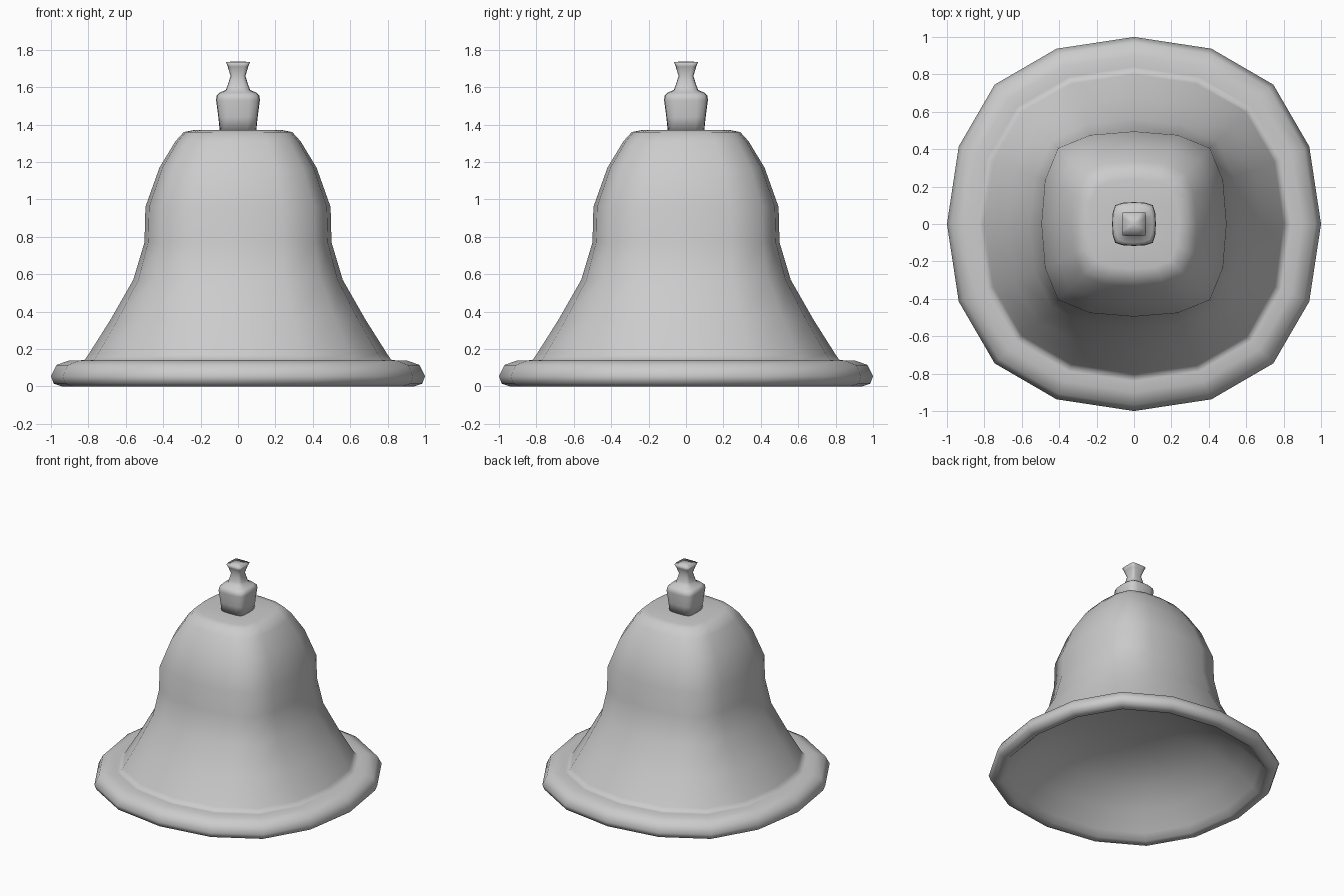
import bpy, bmesh


def ring_points(r, z, d):
    """16-point rounded-square ring: half width r, corner ratio d (0.707 = circle)."""
    t = (d - 0.707) / 0.11
    p, q = 0.925 + 0.035 * t, 0.385 + 0.085 * t
    quarter = [(1, 0), (p, q), (d, d), (q, p)]
    pts = []
    for _ in range(4):
        pts += [(x * r, y * r, z) for x, y in quarter]
        quarter = [(-y, x) for x, y in quarter]
    return pts


def loft(name, profile, lift_start=0.003, lift_end=0.003):
    bm = bmesh.new()
    rings = [[bm.verts.new(c) for c in ring_points(*row)] for row in profile]
    for a, b in zip(rings, rings[1:]):
        for i in range(16):
            j = (i + 1) % 16
            bm.faces.new((a[i], a[j], b[j], b[i]))
    # Close the ends with fans to a centre point
    for lift, ring, z in ((lift_start, rings[0], profile[0][1]),
                          (lift_end, rings[-1], profile[-1][1])):
        c = bm.verts.new((0, 0, z + lift))
        for i in range(16):
            bm.faces.new((ring[i], ring[(i + 1) % 16], c))
    bmesh.ops.recalc_face_normals(bm, faces=bm.faces)
    me = bpy.data.meshes.new(name)
    bm.to_mesh(me)
    bm.free()
    me.polygons.foreach_set("use_smooth", [True] * len(me.polygons))
    ob = bpy.data.objects.new(name, me)
    bpy.context.collection.objects.link(ob)
    return ob


# Bell shell: domed hollow, thick rim, flared outer wall, flat crown
hollow = [(0.22, 0.41, 0.75), (0.42, 0.37, 0.75), (0.60, 0.29, 0.75),
          (0.76, 0.17, 0.745), (0.87, 0.05, 0.745)]
rim = [(0.91, 0.008, 0.745), (0.94, 0.0, 0.745), (0.985, 0.015, 0.745),
       (1.0, 0.055, 0.745), (0.97, 0.115, 0.745), (0.90, 0.14, 0.745),
       (0.84, 0.14, 0.745)]
wall = [(0.82, 0.142, 0.745), (0.80, 0.17, 0.748), (0.68, 0.36, 0.765),
        (0.56, 0.57, 0.79), (0.50, 0.77, 0.82), (0.495, 0.96, 0.82),
        (0.42, 1.17, 0.82), (0.335, 1.31, 0.82), (0.29, 1.36, 0.82)]
crown = [(0.24, 1.37, 0.82), (0.10, 1.37, 0.86)]
loft("bell_shell", hollow + rim + wall + crown, lift_start=0.015)

# Handle: square collar, tapered neck and flared knob in one piece
loft("handle", [
    (0.097, 1.36, 0.88), (0.105, 1.44, 0.87), (0.117, 1.53, 0.86),
    (0.115, 1.555, 0.85), (0.10, 1.57, 0.82), (0.065, 1.585, 0.82),
    (0.055, 1.61, 0.86), (0.04, 1.66, 0.9), (0.055, 1.71, 0.92),
    (0.065, 1.735, 0.93)])
